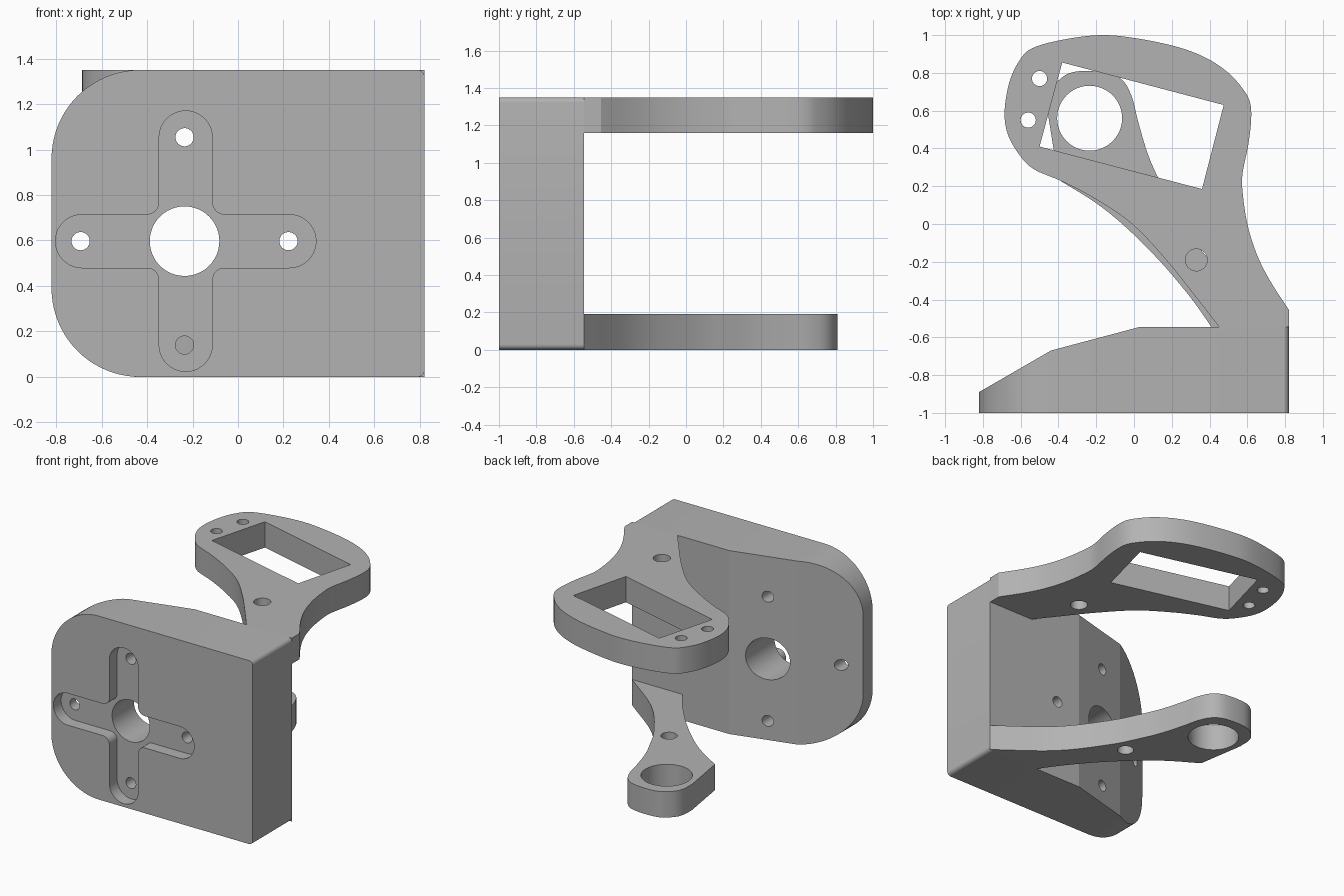
import bpy, bmesh, math
from mathutils import Vector

cube = bpy.data.objects.get("Cube")
if cube:
    bpy.data.objects.remove(cube, do_unlink=True)

HEIGHT, PLATE, BACK = 1.35, 0.19, -0.545

grey = bpy.data.materials.new("bracket_grey")
grey.use_nodes = True
grey.diffuse_color = (0.45, 0.45, 0.45, 1)
grey.node_tree.nodes["Principled BSDF"].inputs["Base Color"].default_value = (0.45, 0.45, 0.45, 1)


def arc(cx, cy, r, start, end, n=14):
    angles = [math.radians(start + (end - start) * i / n) for i in range(n + 1)]
    return [(cx + r * math.cos(a), cy + r * math.sin(a)) for a in angles]


def circle(cx, cy, r):
    return arc(cx, cy, r, 0, 360, 48)[:-1]


def smooth(points, steps=5):
    """Open Catmull-Rom curve through the points."""
    p = [Vector(q) for q in points]
    p = [2 * p[0] - p[1]] + p + [2 * p[-1] - p[-2]]
    out = []
    for a, b, c, d in zip(p, p[1:], p[2:], p[3:]):
        for i in range(steps):
            t = i / steps
            out.append(0.5 * (2 * b + (c - a) * t + (2 * a - 5 * b + 4 * c - d) * t * t
                              + (3 * b - a - 3 * c + d) * t ** 3))
    return out + [p[-2]]


def prism(name, outline, low, high, axis="z"):
    """Extrude an outline along z, or along y for an outline drawn in x and z."""
    def place(u, v, w):
        return (u, v, w) if axis == "z" else (u, w, v)
    bm = bmesh.new()
    face = bm.faces.new([bm.verts.new(place(u, v, low)) for u, v in outline])
    moved = bmesh.ops.extrude_face_region(bm, geom=[face])["geom"]
    verts = [g for g in moved if isinstance(g, bmesh.types.BMVert)]
    bmesh.ops.translate(bm, verts=verts, vec=place(0, 0, high - low))
    bmesh.ops.recalc_face_normals(bm, faces=bm.faces)
    mesh = bpy.data.meshes.new(name)
    bm.to_mesh(mesh)
    bm.free()
    mesh.materials.append(grey)
    obj = bpy.data.objects.new(name, mesh)
    bpy.context.collection.objects.link(obj)
    return obj


def combine(obj, cutter, operation="DIFFERENCE"):
    mod = obj.modifiers.new("cut", "BOOLEAN")
    mod.operation, mod.solver, mod.object = operation, "EXACT", cutter
    bpy.context.view_layer.update()
    graph = bpy.context.evaluated_depsgraph_get()
    mesh = bpy.data.meshes.new_from_object(obj.evaluated_get(graph))
    obj.modifiers.clear()
    obj.data = mesh
    bpy.data.objects.remove(cutter, do_unlink=True)


def drill(obj, outline, low, high, axis="z"):
    combine(obj, prism("cutter", outline, low, high, axis))


# Mounting block: plan shape trimmed by the rounded front silhouette
plan = [(-0.9, -1), (0.9, -1), (0.9, BACK), (0.03, BACK), (-0.44, -0.67), (-0.9, -0.936)]
block = prism("mounting_block", plan, -0.1, HEIGHT + 0.1)
big, small = 0.39, 0.03
front = (arc(0.82 - small, small, small, -90, 0, 6)
         + arc(0.82 - small, HEIGHT - small, small, 0, 90, 6)
         + arc(-0.82 + big, HEIGHT - big, big, 90, 180, 20)
         + arc(-0.82 + big, big, big, 180, 270, 20))
combine(block, prism("silhouette", front, -1.2, -0.3, "y"), "INTERSECT")

# Cross-shaped recess with rounded ends and filleted inner corners
cx, cz = -0.23, 0.597
quarter = arc(0.456, 0, 0.117, -90, 90, 20) + arc(0.17, 0.17, 0.053, -90, -180, 8)
cross = []
for turn in range(4):
    c, s = [(1, 0), (0, 1), (-1, 0), (0, -1)][turn]
    cross += [(cx + c * u - s * v, cz + s * u + c * v) for u, v in quarter]
drill(block, cross, -1.2, -0.91, "y")

# Shaft hole and four screw holes
drill(block, circle(-0.235, cz, 0.153), -1.2, 0, "y")
for dx, dz in ((1, 0), (-1, 0), (0, 1), (0, -1)):
    drill(block, circle(-0.235 + 0.457 * dx, cz + 0.457 * dz, 0.04), -1.2, 0, "y")

# Upper arm: waisted neck and broad rounded head
upper_outline = smooth([
    (0.45, BACK), (0.33, -0.39), (0.17, -0.19), (-0.01, 0.0), (-0.2, 0.13), (-0.38, 0.225),
    (-0.53, 0.29), (-0.61, 0.37), (-0.67, 0.48), (-0.685, 0.6), (-0.66, 0.75), (-0.61, 0.86),
    (-0.54, 0.93), (-0.38, 0.975), (-0.18, 1.0), (0.0, 0.985), (0.22, 0.94), (0.38, 0.88),
    (0.5, 0.8), (0.58, 0.71), (0.615, 0.64), (0.62, 0.55), (0.605, 0.42), (0.575, 0.27),
    (0.575, 0.17), (0.6, 0.0), (0.65, -0.16), (0.72, -0.3), (0.82, -0.455)])
upper_outline.append((0.82, BACK))
upper = prism("upper_arm", upper_outline, HEIGHT - PLATE, HEIGHT)
window = [(-0.38, 0.855), (-0.5, 0.41), (0.36, 0.185), (0.475, 0.63)]
drill(upper, window, 1, 1.5)
for x, y, r in ((-0.5, 0.77, 0.04), (-0.56, 0.55, 0.04), (0.33, -0.19, 0.058)):
    drill(upper, circle(x, y, r), 1, 1.5)

# Lower arm: slimmer, with a bearing ring at its end
inner_side = smooth([(0.41, BACK), (0.3, -0.39), (0.14, -0.2), (-0.04, -0.02),
                     (-0.2, 0.11), (-0.4, 0.235)])
outer_side = smooth([(-0.455, 0.58), (-0.45, 0.68), (-0.41, 0.75), (-0.32, 0.805),
                     (-0.15, 0.805), (-0.06, 0.76), (-0.01, 0.67), (0.02, 0.55),
                     (0.07, 0.38), (0.13, 0.24), (0.24, 0.03), (0.47, -0.27), (0.82, BACK)])
lower = prism("lower_arm", inner_side + outer_side, 0, PLATE)
for x, y, r in ((-0.235, 0.56, 0.172), (0.11, 0.04, 0.055)):
    drill(lower, circle(x, y, r), -0.1, 0.4)

# Soft curves with crisp edges
for obj in bpy.context.view_layer.objects:
    obj.select_set(obj in (block, upper, lower))
bpy.context.view_layer.objects.active = block
bpy.ops.object.shade_smooth_by_angle(angle=math.radians(12))
